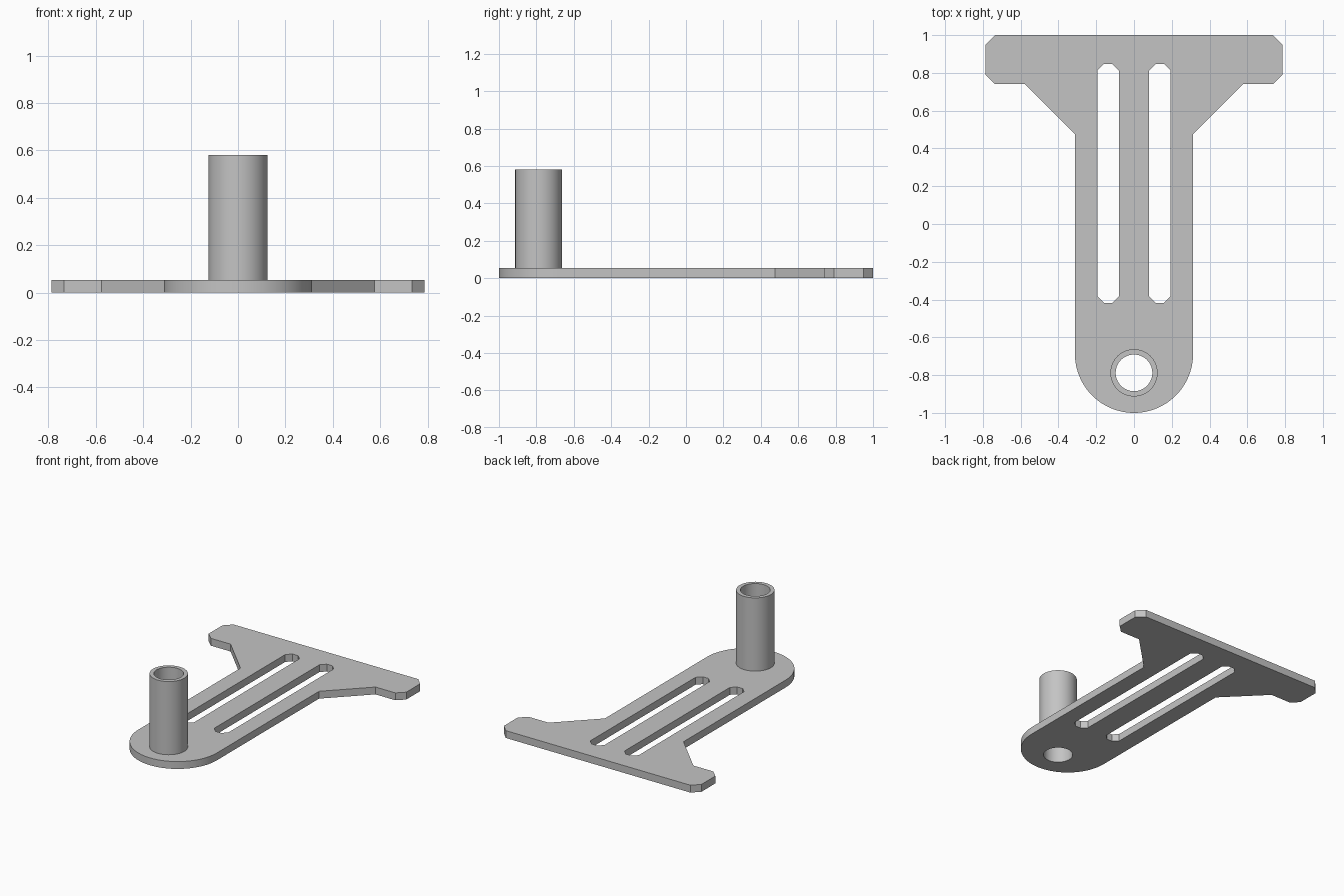
import bpy, bmesh
from math import cos, sin, pi, radians

cube = bpy.data.objects.get("Cube")
if cube:
    bpy.data.objects.remove(cube, do_unlink=True)

THICK = 0.053        # plate thickness
TOP = 0.58           # top of the tube
POST_Y = -0.788      # tube axis
BORE, OUTER = 0.097, 0.125

grey = bpy.data.materials.new("plain grey")
grey.use_nodes = True
grey.diffuse_color = (0.55, 0.55, 0.55, 1)
grey.node_tree.nodes["Principled BSDF"].inputs["Base Color"].default_value = grey.diffuse_color


def arc(cy, r, start, end, n):
    """Points on an arc centred on x = 0, both ends included."""
    return [(r * cos(start + (end - start) * i / n),
             cy + r * sin(start + (end - start) * i / n)) for i in range(n + 1)]


def circle(cy, r, n=64):
    return arc(cy, r, 0, 2 * pi, n)[:-1]


def slot(x0, x1, y0, y1, c):
    """Rectangle with chamfered corners."""
    return [(x0 + c, y0), (x1 - c, y0), (x1, y0 + c), (x1, y1 - c),
            (x1 - c, y1), (x0 + c, y1), (x0, y1 - c), (x0, y0 + c)]


def extruded(name, loops, z0, z1):
    """Fill an outline with holes and raise it into a solid."""
    bm = bmesh.new()
    for loop in loops:
        vs = [bm.verts.new((x, y, z0)) for x, y in loop]
        for a, b in zip(vs, vs[1:] + vs[:1]):
            bm.edges.new((a, b))
    bmesh.ops.triangle_fill(bm, edges=bm.edges[:], use_beauty=True, normal=(0, 0, 1))
    base = bm.faces[:]
    res = bmesh.ops.extrude_face_region(bm, geom=base, use_keep_orig=True)
    for v in res["geom"]:
        if isinstance(v, bmesh.types.BMVert):
            v.co.z = z1
    bmesh.ops.recalc_face_normals(bm, faces=bm.faces[:])
    me = bpy.data.meshes.new(name)
    bm.to_mesh(me)
    bm.free()
    me.materials.append(grey)
    ob = bpy.data.objects.new(name, me)
    bpy.context.collection.objects.link(ob)
    bpy.ops.object.select_all(action='DESELECT')
    ob.select_set(True)
    bpy.context.view_layer.objects.active = ob
    bpy.ops.object.shade_smooth_by_angle(angle=radians(30))
    return ob


# T-shaped plate: rounded front, flared shoulders and a chamfered crossbar
right_edge = [(0.313, 0.475), (0.577, 0.74), (0.735, 0.74),
              (0.787, 0.79), (0.787, 0.948), (0.735, 1.0)]
left_edge = [(-x, y) for x, y in reversed(right_edge)]
outline = arc(-0.687, 0.313, pi, 2 * pi, 48) + right_edge + left_edge

slots = [slot(0.08, 0.193, -0.418, 0.847, 0.034),
         slot(-0.193, -0.08, -0.418, 0.847, 0.034)]

extruded("slotted_plate", [outline, circle(POST_Y, BORE)] + slots, 0, THICK)

# Hollow upright tube over the hole in the plate
extruded("upright_tube", [circle(POST_Y, OUTER), circle(POST_Y, BORE)], THICK, TOP)
